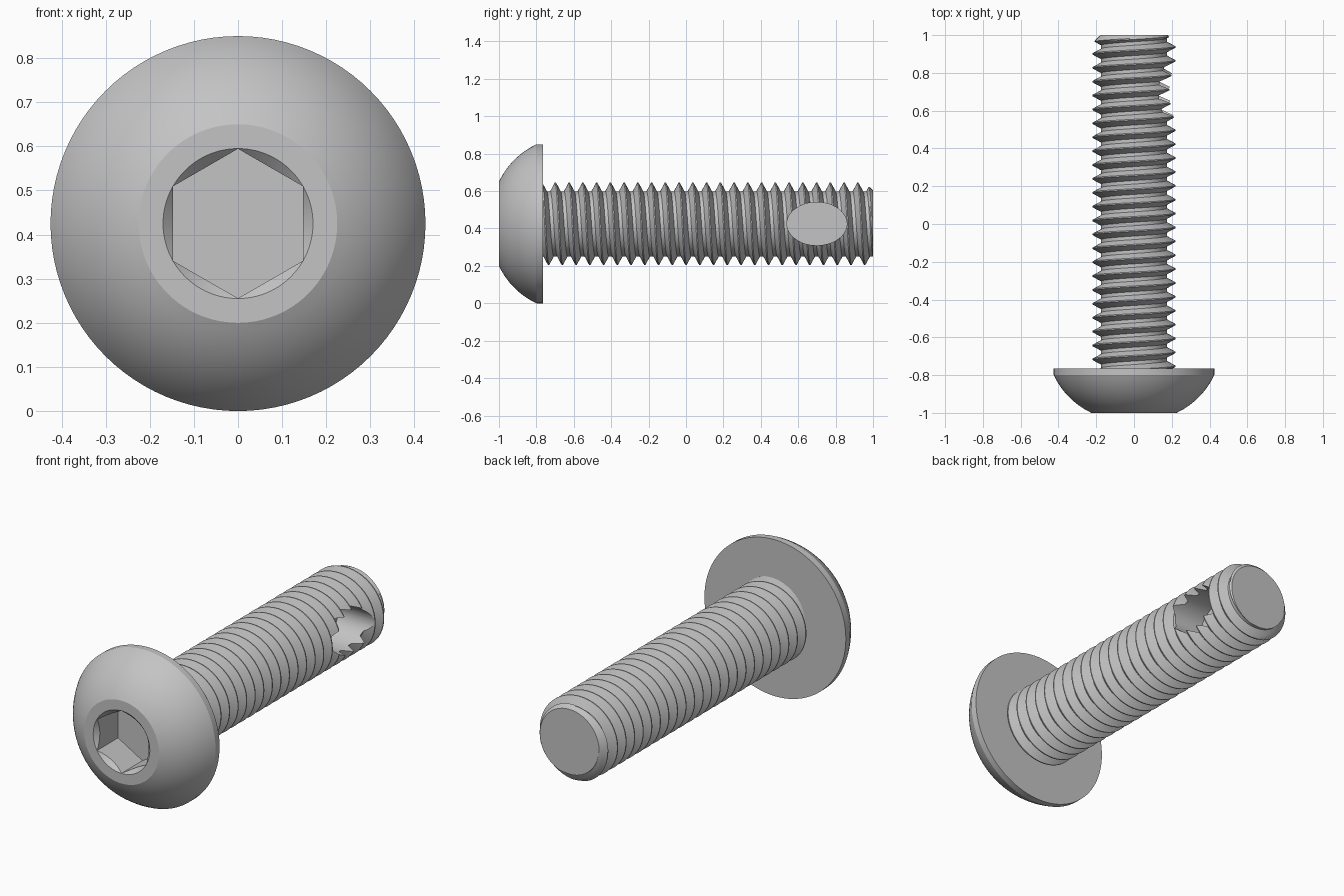
import bpy, bmesh, math
from mathutils import Matrix, Vector

old = bpy.data.objects.get("Cube")
if old:
    bpy.data.objects.remove(old, do_unlink=True)

AXIS_Z = 0.425                       # height of the screw axis
HEAD_R, HEAD_BACK = 0.425, -0.765
PITCH, CREST_R, ROOT_R = 0.0735, 0.22, 0.174
SEGMENTS = 96

steel = bpy.data.materials.new("grey steel")
steel.use_nodes = True
steel.diffuse_color = (0.55, 0.55, 0.55, 1)
steel.node_tree.nodes["Principled BSDF"].inputs["Base Color"].default_value = (0.55, 0.55, 0.55, 1)


def make_object(name, bm):
    bmesh.ops.recalc_face_normals(bm, faces=bm.faces)
    mesh = bpy.data.meshes.new(name)
    bm.to_mesh(mesh)
    bm.free()
    mesh.materials.append(steel)
    obj = bpy.data.objects.new(name, mesh)
    bpy.context.collection.objects.link(obj)
    return obj


def make_cutter(name, sides, r1, r2, depth, matrix):
    bm = bmesh.new()
    bmesh.ops.create_cone(bm, cap_ends=True, segments=sides, radius1=r1,
                          radius2=r2, depth=depth, matrix=matrix)
    obj = make_object(name, bm)
    obj.hide_render = True
    return obj


def activate(obj):
    bpy.ops.object.select_all(action='DESELECT')
    obj.select_set(True)
    bpy.context.view_layer.objects.active = obj


def cut(obj, cutter):
    mod = obj.modifiers.new("cut", 'BOOLEAN')
    mod.operation, mod.solver, mod.object = 'DIFFERENCE', 'EXACT', cutter
    activate(obj)
    bpy.ops.object.modifier_apply(modifier=mod.name)
    bpy.data.objects.remove(cutter, do_unlink=True)


def shade(obj):
    activate(obj)
    bpy.ops.object.shade_smooth_by_angle(angle=math.radians(25))


def along_y(y):
    return Matrix.Translation((0, y, AXIS_Z)) @ Matrix.Rotation(-math.pi / 2, 4, 'X')


# Domed head: lathe a bulged arc and a narrow rim
front, rim = Vector((0.225, -1)), Vector((HEAD_R, -0.80))
outward = Vector((0.7, -0.7))
profile = [Vector((0, -1))]
for i in range(15):
    t = i / 14
    profile.append(front.lerp(rim, t) + outward * 0.025 * 4 * t * (1 - t))
profile += [Vector((HEAD_R, HEAD_BACK)), Vector((0, HEAD_BACK))]
bm = bmesh.new()
verts = [bm.verts.new((r, y, AXIS_Z)) for r, y in profile]
edges = [bm.edges.new(pair) for pair in zip(verts, verts[1:])]
bmesh.ops.spin(bm, geom=verts + edges, cent=(0, 0, AXIS_Z), axis=(0, 1, 0),
               angle=math.tau, steps=SEGMENTS)
bmesh.ops.remove_doubles(bm, verts=bm.verts, dist=0.0001)
head = make_object("domed_head", bm)

# Hexagonal socket with a conical lead-in
cut(head, make_cutter("socket_cutter", 6, 0.1695, 0.1695, 0.4, along_y(-1.02)))
cut(head, make_cutter("lead_in_cutter", SEGMENTS, 0.22, 0.12, 0.1, along_y(-1)))
shade(head)


# Threaded shank: right-handed helical ridge with a chamfered tip
def thread_radius(y, turn):
    d = abs((y + 0.698) / PITCH - turn + 0.5)
    d = abs((d % 1) - 0.5) * PITCH              # distance from the crest
    slope = min(max((d - 0.003) / 0.0245, 0), 1)
    return min(CREST_R + (ROOT_R - CREST_R) * slope, 0.178 + (1 - y))


START, END = HEAD_BACK - 0.01, 1.0
flank = [0.003 + 0.0245 * i / 4 for i in range(5)]
offsets = [-d for d in reversed(flank)] + flank
bm = bmesh.new()
columns = []
for j in range(SEGMENTS + 1):
    turn = j / SEGMENTS
    angle = turn * math.tau
    column = []
    for k in range(-3, 26):
        for off in offsets:
            y = min(max(-0.698 + PITCH * (k + turn) + off, START), END)
            r = thread_radius(y, turn)
            column.append(bm.verts.new((r * math.sin(angle), y,
                                        AXIS_Z + r * math.cos(angle))))
    columns.append(column)
for a, b in zip(columns, columns[1:]):
    for i in range(len(a) - 1):
        bm.faces.new((a[i], a[i + 1], b[i + 1], b[i]))
# Join the seam, where the last column is one pitch ahead of the first
bmesh.ops.remove_doubles(bm, verts=bm.verts, dist=0.00002)
bmesh.ops.holes_fill(bm, edges=[e for e in bm.edges if e.is_boundary], sides=0)
shank = make_object("threaded_shank", bm)

# Blind oval hole in the side near the tip
oval = (Matrix.Translation((0.2, 0.70, AXIS_Z)) @ Matrix.Diagonal((1, 0.16, 0.115, 1))
        @ Matrix.Rotation(math.pi / 2, 4, 'Y'))
cut(shank, make_cutter("oval_cutter", 64, 1, 1, 0.4, oval))
shade(shank)
